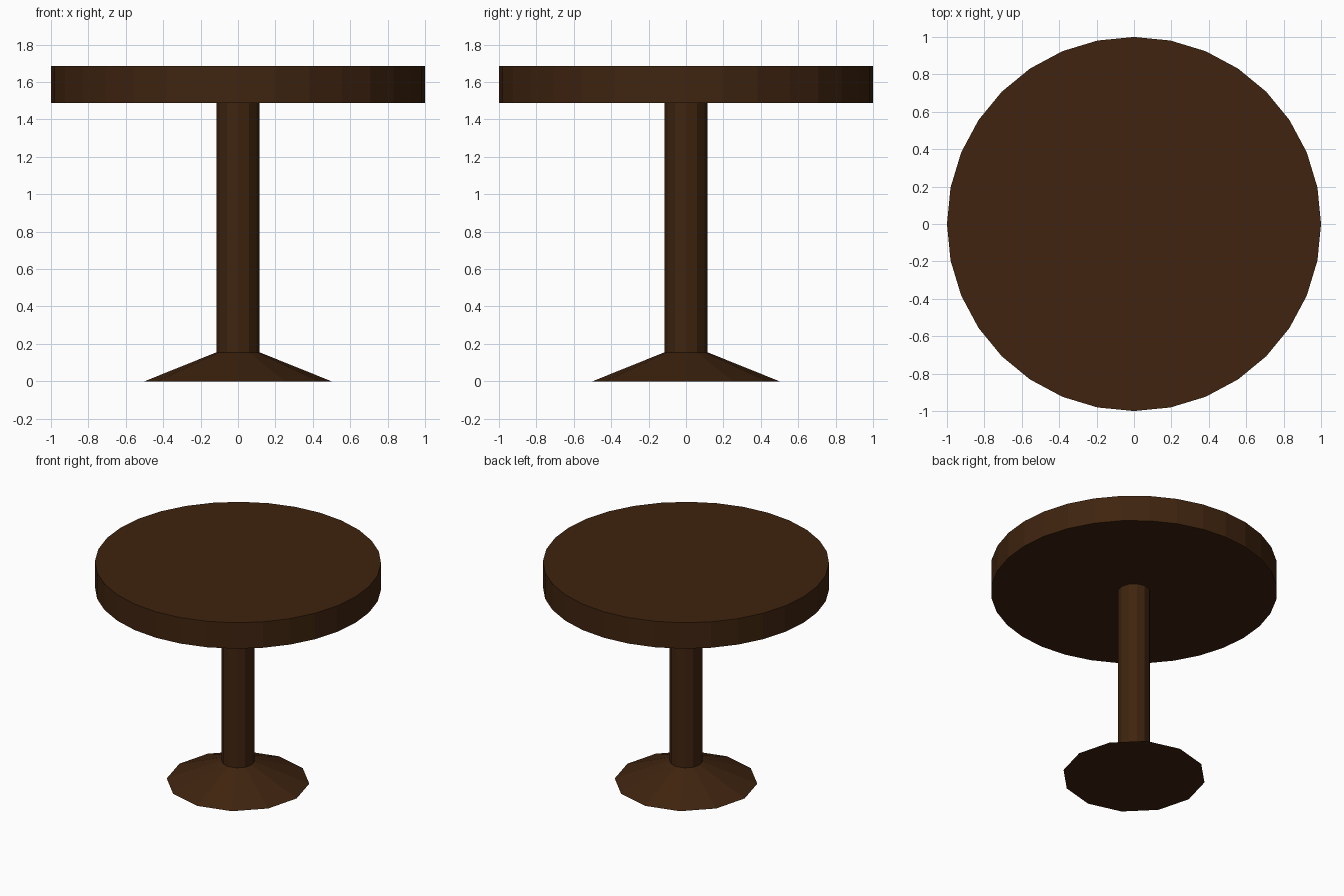
import bpy, bmesh, math

if "Cube" in bpy.data.objects:
    bpy.data.objects.remove(bpy.data.objects["Cube"])

wood = bpy.data.materials.new("dark brown wood")
wood.diffuse_color = (0.050, 0.0175, 0.0048, 1.0)
wood.use_nodes = True
wood.node_tree.nodes["Principled BSDF"].inputs["Base Color"].default_value = wood.diffuse_color


def lathe(name, profile, sides):
    """Closed faceted solid from (radius, z) rings, bottom to top."""
    bm = bmesh.new()
    rings = []
    for r, z in profile:
        rings.append([bm.verts.new((r * math.cos(2 * math.pi * i / sides),
                                    r * math.sin(2 * math.pi * i / sides), z))
                      for i in range(sides)])
    for low, high in zip(rings, rings[1:]):
        for i in range(sides):
            j = (i + 1) % sides
            bm.faces.new((low[i], low[j], high[j], high[i]))
    bm.faces.new(rings[0][::-1])
    bm.faces.new(rings[-1])
    mesh = bpy.data.meshes.new(name)
    bm.to_mesh(mesh)
    bm.free()
    mesh.materials.append(wood)
    obj = bpy.data.objects.new(name, mesh)
    bpy.context.collection.objects.link(obj)
    return obj


# Flared foot rising into the central column
lathe("pedestal", [(0.50, 0.0), (0.115, 0.155), (0.115, 1.49)], 12)

# Round thick top
lathe("table_top", [(1.0, 1.487), (1.0, 1.687)], 32)
